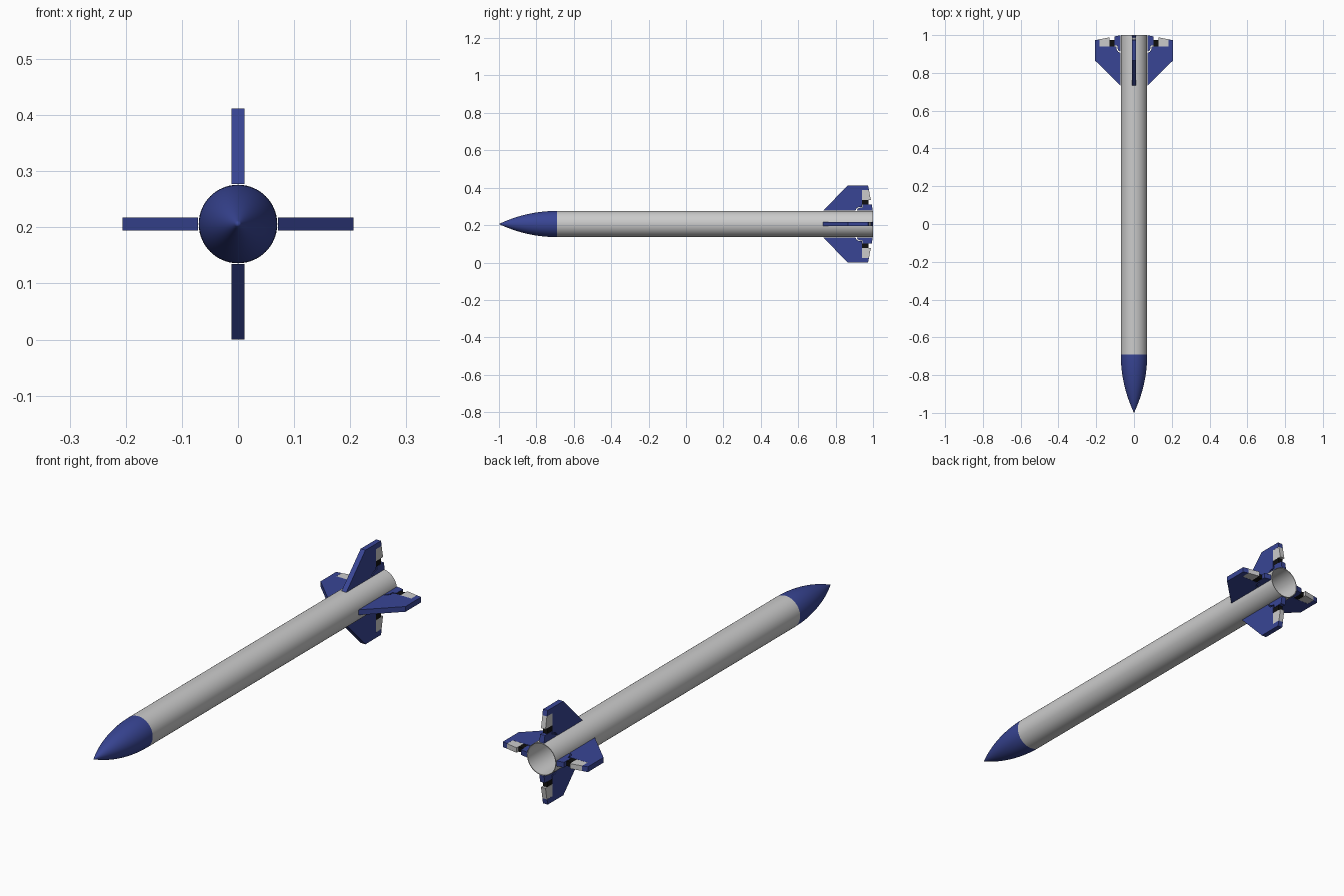
import bpy, bmesh, math
from mathutils import Matrix

if "Cube" in bpy.data.objects:
    bpy.data.objects.remove(bpy.data.objects["Cube"])

CZ = 0.206          # height of the rocket axis
R = 0.07            # body radius
NOSE_Y, TAIL_Y = -0.69, 1.0
HALF_T = 0.0115     # half fin thickness


def material(name, color):
    m = bpy.data.materials.new(name)
    m.diffuse_color = color
    m.use_nodes = True
    m.node_tree.nodes["Principled BSDF"].inputs["Base Color"].default_value = m.diffuse_color
    return m


blue = material("blue", (0.04, 0.06, 0.30, 1))
black = material("black", (0.005, 0.005, 0.005, 1))


def finish(name, bm, mat=None, smooth=False):
    bmesh.ops.recalc_face_normals(bm, faces=bm.faces)
    mesh = bpy.data.meshes.new(name)
    bm.to_mesh(mesh)
    bm.free()
    ob = bpy.data.objects.new(name, mesh)
    bpy.context.collection.objects.link(ob)
    if mat:
        mesh.materials.append(mat)
    if smooth:
        bpy.ops.object.select_all(action='DESELECT')
        ob.select_set(True)
        bpy.context.view_layer.objects.active = ob
        bpy.ops.object.shade_smooth_by_angle(angle=math.radians(30))
    return ob


def lathe(name, profile, mat=None, closed=False):
    """Spin (radius, y) points around the rocket axis."""
    bm = bmesh.new()
    vs = [bm.verts.new((r, y, CZ)) for r, y in profile]
    pairs = list(zip(vs, vs[1:])) + ([(vs[-1], vs[0])] if closed else [])
    edges = [bm.edges.new(p) for p in pairs]
    bmesh.ops.spin(bm, geom=vs + edges, cent=(0, 0, CZ), axis=(0, 1, 0),
                   angle=math.tau, steps=64, use_merge=True)
    bmesh.ops.remove_doubles(bm, verts=bm.verts, dist=1e-5)
    return finish(name, bm, mat, True)


def plate(name, outline, half, angle, mat=None):
    """Flat prism from an (radius, y) outline, turned around the axis."""
    bm = bmesh.new()
    face = bm.faces.new([bm.verts.new((r, y, -half)) for r, y in outline])
    ext = bmesh.ops.extrude_face_region(bm, geom=[face])
    top = [v for v in ext["geom"] if isinstance(v, bmesh.types.BMVert)]
    bmesh.ops.translate(bm, verts=top, vec=(0, 0, 2 * half))
    bm.transform(Matrix.Translation((0, 0, CZ)) @ Matrix.Rotation(angle, 4, 'Y'))
    return finish(name, bm, mat)


# Hollow body tube
lathe("body_tube", [(R, NOSE_Y), (R, TAIL_Y), (R - 0.003, TAIL_Y),
                    (R - 0.003, NOSE_Y)], closed=True)

# Tangent ogive nose cone with a flat base
L = NOSE_Y + 1.0
rho = (R * R + L * L) / (2 * R)
ogive = []
for i in range(25):
    x = L * i / 24
    ogive.append((max(0, math.sqrt(rho**2 - (L - x)**2) + R - rho), -1 + x))
lathe("nose_cone", ogive + [(0, NOSE_Y)], blue)

# Fins: notched trailing edge holding a grey flap and a black hinge block
fin = [(0.0715, 0.733), (0.206, 0.865), (0.206, 0.973), (0.182, 0.978),
       (0.182, 0.940), (0.092, 0.940), (0.092, 0.925), (0.084, 0.912),
       (0.0715, 0.906)]
root = [(0.0715, 0.912), (0.081, 0.917), (0.087, 0.928), (0.089, 0.945),
        (0.104, 0.945), (0.104, 0.993), (0.0715, 0.999)]
flap = [(0.129, 0.940), (0.182, 0.940), (0.182, 0.978), (0.129, 0.988)]
hinge = [(0.104, 0.940), (0.129, 0.940), (0.129, 0.975), (0.104, 0.975)]
for k, side in enumerate(("right", "bottom", "left", "top")):
    a = k * math.pi / 2
    plate("fin_" + side, fin, HALF_T, a, blue)
    plate("fin_root_" + side, root, HALF_T, a, blue)
    plate("fin_flap_" + side, flap, HALF_T - 0.0005, a)
    plate("fin_hinge_" + side, hinge, HALF_T - 0.001, a, black)
